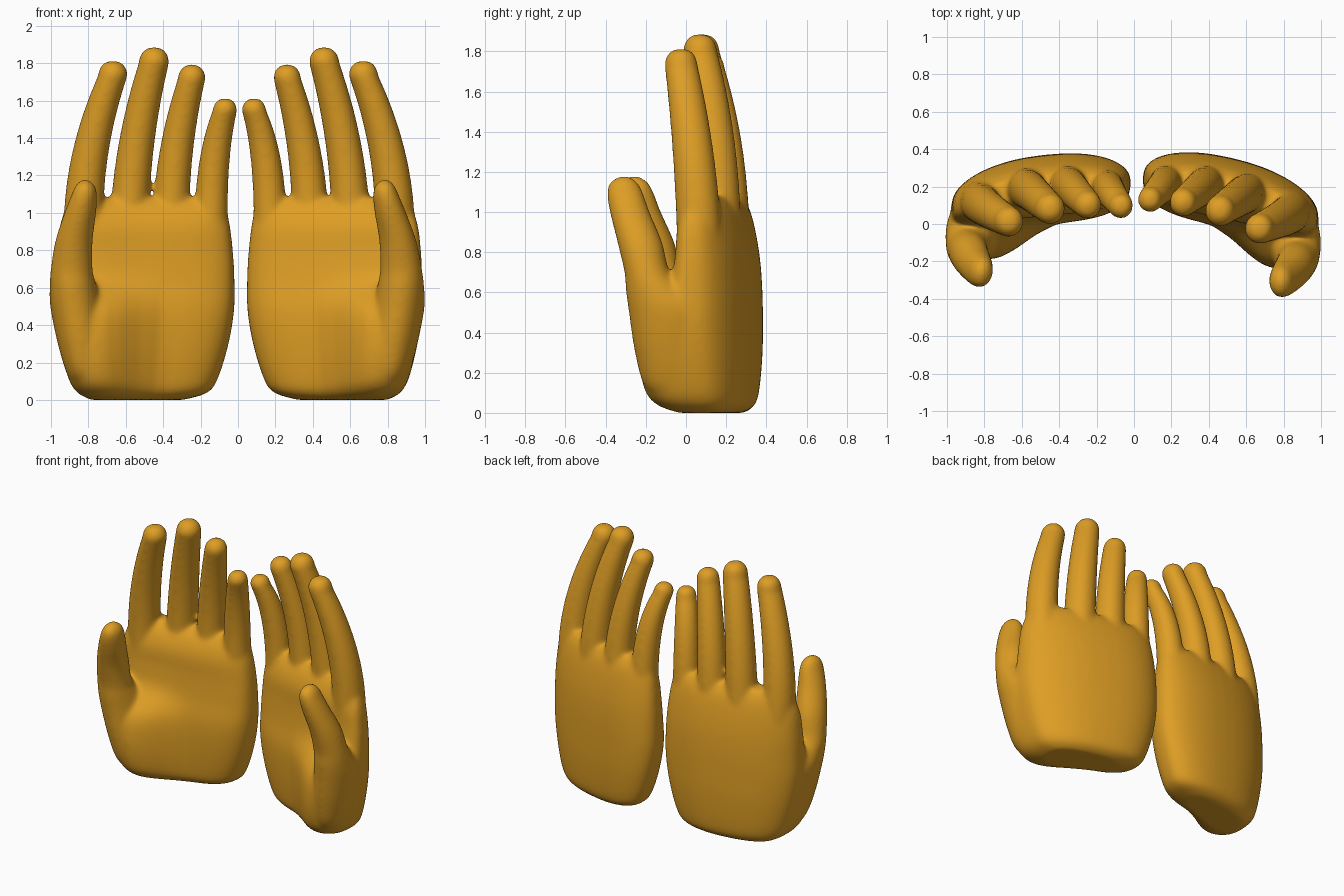
import bpy, bmesh, math
from mathutils import Vector, Matrix

if "Cube" in bpy.data.objects:
    bpy.data.objects.remove(bpy.data.objects["Cube"], do_unlink=True)

gold = bpy.data.materials.new("warm gold")
gold.use_nodes = True
colour = (0.73, 0.34, 0.018, 1)
gold.diffuse_color = colour
gold.node_tree.nodes["Principled BSDF"].inputs["Base Color"].default_value = colour

SIDES = 48


def loft(bm, rings):
    """Skin a stack of closed rings and cap both ends."""
    loops = [[bm.verts.new(p) for p in ring] for ring in rings]
    for a, b in zip(loops, loops[1:]):
        for i in range(len(a)):
            j = (i + 1) % len(a)
            bm.faces.new((a[i], a[j], b[j], b[i]))
    bm.faces.new(loops[0][::-1])
    bm.faces.new(loops[-1])


def ellipse(x, y, z, rx, ry):
    angles = [math.tau * i / SIDES for i in range(SIDES)]
    return [(x + rx * math.cos(a), y + ry * math.sin(a), z) for a in angles]


def spline(rows, steps=6):
    """Smooth interpolation through rows of values."""
    rows = [Vector(r) for r in rows]
    out = []
    for i in range(len(rows) - 1):
        p0, p1, p2 = rows[max(i - 1, 0)], rows[i], rows[i + 1]
        p3 = rows[min(i + 2, len(rows) - 1)]
        for s in range(steps):
            t = s / steps
            out.append(p1 + (p2 - p0) * (t / 2)
                       + (2 * p0 - 5 * p1 + 4 * p2 - p3) * (t * t / 2)
                       + (3 * p1 - p0 - 3 * p2 + p3) * (t ** 3 / 2))
    return out + [rows[-1]]


def palm_ring(z, x0, x1, back, front, heel):
    """Flattened oval bent along the palm, swelling forward under the thumb."""
    ring = []
    for i in range(SIDES):
        a = math.tau * i / SIDES
        c, s = math.cos(a), math.sin(a)
        c = math.copysign(abs(c) ** 0.75, c)
        s = math.copysign(abs(s) ** 0.75, s)
        x = (x0 + x1) / 2 + c * (x1 - x0) / 2
        t = min(max((x - 0.38) / 0.38, 0), 1)
        depth = back if s > 0 else front + heel * t * t * (3 - 2 * t)
        ring.append((x, 0.24 - 0.22 * x * x + s * depth, z))
    return ring


def add_finger(bm, base, bend, tip, r0, r1):
    """Tapered, curved finger with a rounded end; the tip is its top point."""
    base, bend = Vector(base), Vector(bend)
    end = Vector(tip) - Vector((0, 0, r1))
    rings = []
    for i in range(21):
        t = i / 20
        p = base * (1 - t) ** 2 + bend * 2 * t * (1 - t) + end * t * t
        r = r0 + (r1 - r0) * t ** 1.7
        rings.append(ellipse(*p, r, r * 1.04))
    for i in range(1, 7):
        a = math.pi / 2 * i / 6.3
        r = r1 * math.cos(a) ** 0.8
        rings.append(ellipse(end.x, end.y, end.z + r1 * math.sin(a), r, r * 1.04))
    loft(bm, rings)


# z, inner edge, outer edge, back depth, front depth, swelling under the thumb
PALM = [(0.0, 0.32, 0.80, 0.09, 0.12, 0.07), (0.04, 0.19, 0.87, 0.14, 0.17, 0.13),
        (0.12, 0.135, 0.915, 0.16, 0.19, 0.17), (0.3, 0.08, 0.96, 0.172, 0.205, 0.175),
        (0.48, 0.05, 0.985, 0.172, 0.205, 0.14), (0.64, 0.048, 0.985, 0.167, 0.18, 0.02),
        (0.78, 0.055, 0.98, 0.155, 0.165, 0.0), (0.92, 0.07, 0.965, 0.13, 0.155, 0.0),
        (1.02, 0.09, 0.935, 0.1, 0.115, 0.0), (1.08, 0.12, 0.9, 0.06, 0.06, 0.0)]

# centre x, y, z and radii in x and y
THUMB = [(0.80, 0.0, 0.06, 0.06, 0.10), (0.81, -0.04, 0.13, 0.10, 0.165),
         (0.83, -0.07, 0.3, 0.13, 0.185), (0.86, -0.09, 0.5, 0.138, 0.195),
         (0.87, -0.148, 0.61, 0.125, 0.152), (0.872, -0.193, 0.7, 0.112, 0.114),
         (0.855, -0.23, 0.85, 0.1, 0.112), (0.815, -0.28, 1.0, 0.085, 0.1),
         (0.79, -0.305, 1.1, 0.068, 0.09), (0.785, -0.31, 1.15, 0.05, 0.068),
         (0.785, -0.31, 1.178, 0.02, 0.025)]

# base, bend, tip, base radius, tip radius
FINGERS = [((0.172, 0.225, 0.86), (0.178, 0.225, 1.3), (0.085, 0.13, 1.615), 0.09, 0.067),
           ((0.385, 0.21, 0.86), (0.395, 0.22, 1.3), (0.262, 0.115, 1.795), 0.099, 0.075),
           ((0.607, 0.165, 0.86), (0.602, 0.17, 1.35), (0.46, 0.07, 1.887), 0.104, 0.082),
           ((0.838, 0.066, 0.86), (0.852, 0.05, 1.3), (0.67, -0.025, 1.815), 0.107, 0.08)]


def make_hand(name, matrix):
    bm = bmesh.new()
    loft(bm, [palm_ring(*row) for row in spline(PALM)])
    loft(bm, [ellipse(*row) for row in spline(THUMB)])
    for finger in FINGERS:
        add_finger(bm, *finger)
    bm.transform(matrix)
    bmesh.ops.recalc_face_normals(bm, faces=bm.faces)
    mesh = bpy.data.meshes.new(name)
    bm.to_mesh(mesh)
    bm.free()
    mesh.materials.append(gold)
    hand = bpy.data.objects.new(name, mesh)
    bpy.context.collection.objects.link(hand)
    # fuse the parts into one soft skin
    remesh = hand.modifiers.new("fuse", 'REMESH')
    remesh.mode = 'VOXEL'
    remesh.voxel_size = 0.011
    remesh.use_smooth_shade = True
    smooth = hand.modifiers.new("soften", 'SMOOTH')
    smooth.factor = 0.5
    smooth.iterations = 30


make_hand("left_hand", Matrix.Identity(4))

# the right hand is mirrored and turned slightly outward
pivot = Matrix.Translation((-0.3, 0.12, 0))
turn = pivot @ Matrix.Rotation(-0.12, 4, 'Z') @ pivot.inverted()
make_hand("right_hand", Matrix.Translation((0.016, -0.008, 0)) @ turn @ Matrix.Scale(-1, 4, (1, 0, 0)))
